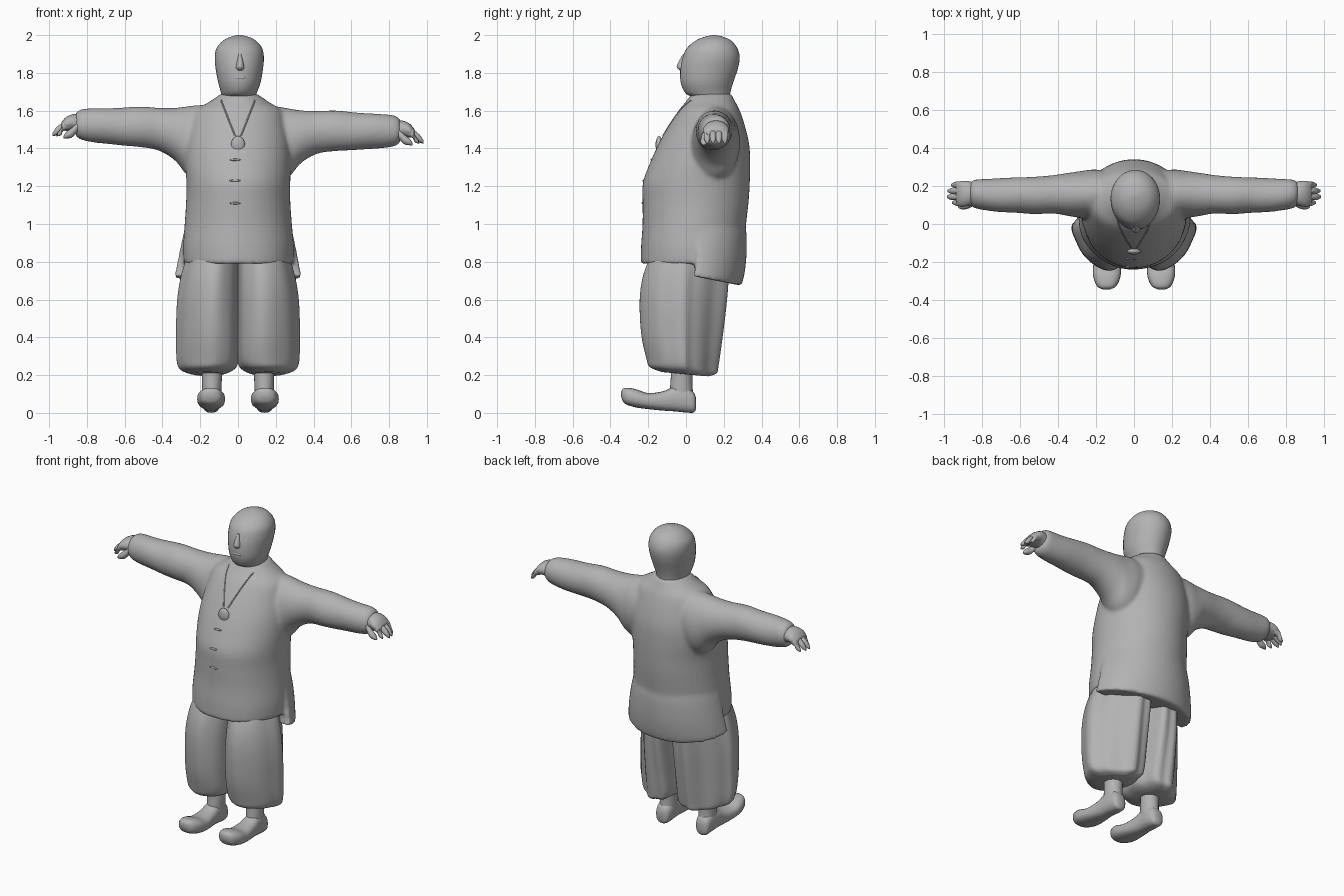
import bpy, bmesh, math
from mathutils import Vector
from mathutils.bvhtree import BVHTree

if "Cube" in bpy.data.objects:
    bpy.data.objects.remove(bpy.data.objects["Cube"])

GREY = (0.45, 0.45, 0.45, 1)
mat = bpy.data.materials.new("plain grey")
mat.use_nodes = True
mat.diffuse_color = GREY
mat.node_tree.nodes["Principled BSDF"].inputs["Base Color"].default_value = GREY


def spline(rows, steps):
    """Smoothly fill in rows between the given cross-sections."""
    out = []
    for i in range(len(rows) - 1):
        p = [rows[max(0, min(len(rows) - 1, i + k))] for k in (-1, 0, 1, 2)]
        for s in range(steps):
            t = s / steps
            out.append([b + .5 * t * (c - a + t * (2*a - 5*b + 4*c - d + t * (3*(b - c) + d - a)))
                        for a, b, c, d in zip(*p)])
    return out + [list(rows[-1])]


def loft(bm, rows, axis="z", side=1, n=32, power=1.0, steps=4, fold=None, warp=None):
    """Skin rows of (position, low u, high u, low v, high v) along an axis."""
    rings = []
    for t, u0, u1, v0, v1 in spline(rows, steps):
        ring = []
        for k in range(n):
            a = math.tau * k / n
            c, s = math.cos(a), math.sin(a)
            f = 1 + (fold(a, t) if fold else 0)
            u = (u0 + u1) / 2 + (u1 - u0) / 2 * f * math.copysign(abs(c) ** power, c)
            v = (v0 + v1) / 2 + (v1 - v0) / 2 * f * math.copysign(abs(s) ** power, s)
            p = Vector({"z": (u, v, t), "x": (t, u, v), "y": (u, t, v)}[axis])
            if warp:
                warp(p)
            p.x *= side
            ring.append(bm.verts.new(p))
        rings.append(ring)
    for r, q in zip(rings, rings[1:]):
        for k in range(n):
            bm.faces.new((r[k], r[(k + 1) % n], q[(k + 1) % n], q[k]))
    bm.faces.new(rings[0])
    bm.faces.new(rings[-1])


def finish(name, bm, angle=50):
    bmesh.ops.recalc_face_normals(bm, faces=bm.faces)
    me = bpy.data.meshes.new(name)
    bm.to_mesh(me)
    bm.free()
    me.materials.append(mat)
    ob = bpy.data.objects.new(name, me)
    bpy.context.collection.objects.link(ob)
    bpy.ops.object.select_all(action="DESELECT")
    ob.select_set(True)
    bpy.context.view_layer.objects.active = ob
    bpy.ops.object.shade_smooth_by_angle(angle=math.radians(angle))
    return ob


def ball(bm, place, size):
    new = bmesh.ops.create_uvsphere(bm, u_segments=16, v_segments=10, radius=1)["verts"]
    bmesh.ops.scale(bm, vec=size, verts=new)
    bmesh.ops.translate(bm, vec=place, verts=new)


# Jacket: body, longer back and sleeves fused into one cloth surface
bm = bmesh.new()
loft(bm, [(.79, -.288, .292, -.24, .295), (.88, -.292, .295, -.238, .305),
          (1, -.283, .285, -.23, .318), (1.12, -.275, .277, -.23, .332),
          (1.22, -.273, .277, -.228, .338), (1.32, -.28, .28, -.192, .34),
          (1.42, -.275, .275, -.147, .335), (1.52, -.255, .255, -.092, .312),
          (1.6, -.225, .23, -.04, .285), (1.645, -.155, .165, -.003, .262), (1.69, -.09, .1, .03, .24)],
     n=48, fold=lambda a, t: .012 * math.cos(7 * a) * max(0, 1.15 - t))
body = BVHTree.FromBMesh(bm)


def back_only(p):
    """Cut the section off at the side slits and drop its hem behind."""
    p.y = max(p.y, .04 + .12 * (p.z - .7))
    p.z -= .2 * (p.y - .05) * max(0, min(1, (.92 - p.z) / .18))


loft(bm, [(.722, -.337, .337, -.2, .292), (.77, -.327, .327, -.2, .308), (.85, -.311, .312, -.2, .32),
          (.95, -.289, .29, -.2, .32), (1.05, -.265, .265, -.2, .305)],
     n=64, warp=back_only)


def sag(side):
    def warp(p):
        p.z -= .02 * side * p.x
    return warp


for side in (1, -1):
    loft(bm, [(.1, .05, .27, 1.34, 1.62), (.2, .03, .287, 1.25, 1.625), (.27, .03, .28, 1.255, 1.617),
              (.33, .04, .27, 1.325, 1.61), (.42, .055, .257, 1.38, 1.607),
              (.52, .05, .25, 1.398, 1.61), (.62, .06, .243, 1.402, 1.605),
              (.74, .065, .24, 1.415, 1.597), (.83, .08, .235, 1.43, 1.59),
              (.86, .1, .22, 1.45, 1.57)],
         "x", side, warp=sag(side), fold=lambda a, t: .03 * math.sin(2 * a + 22 * t) * min(1, t))
jacket = finish("jacket", bm)
mod = jacket.modifiers.new("fuse", "REMESH")
mod.mode = "VOXEL"
mod.voxel_size = .011
mod.use_smooth_shade = True
mod = jacket.modifiers.new("soften", "SMOOTH")
mod.factor = .5
mod.iterations = 8


# Trousers: rounded outer corners, pleats at the back, hem lower behind
def drape(p):
    p.z -= .09 * p.y
    out = max(0, p.x) ** 2
    if p.y < 0:
        p.y *= 1.09 - 3.6 * out
    else:
        p.x *= 1 - .8 * p.y
        p.y *= 1.1 - 5.5 * out


for side, label in ((1, "left"), (-1, "right")):
    bm = bmesh.new()
    loft(bm, [(.205, .08, .25, -.13, .12), (.225, .03, .3, -.19, .165), (.27, .0, .322, -.208, .175),
              (.4, -.004, .326, -.235, .195), (.58, -.004, .322, -.242, .22),
              (.72, -.002, .302, -.22, .232), (.85, .0, .265, -.165, .235)],
         side=side, n=72, power=.95, warp=drape,
         fold=lambda a, t: .026 * math.cos(8 * a + 2 * t) * (1 + .8 * math.sin(a)) - .01)
    finish(label + "_trouser_leg", bm)

# Feet with upturned toes, and ankles
for side, label in ((1, "left"), (-1, "right")):
    bm = bmesh.new()
    loft(bm, [(-.343, .125, .165, .085, .115), (-.325, .092, .195, .05, .132), (-.27, .07, .215, .03, .127),
              (-.2, .072, .212, .02, .105), (-.12, .085, .2, .012, .115), (-.06, .09, .195, .008, .14),
              (0, .09, .192, .002, .14), (.04, .1, .185, .002, .11), (.053, .12, .165, .02, .08)],
         "y", side, n=24, power=.8)
    loft(bm, [(.07, .09, .19, -.09, .045), (.13, .088, .19, -.085, .035), (.2, .085, .192, -.08, .035),
              (.3, .085, .2, -.08, .04)], "z", side, n=24)
    finish(label + "_foot", bm)

# Hands with drooping fingers
for side, label in ((1, "left"), (-1, "right")):
    bm = bmesh.new()
    loft(bm, [(.83, .105, .215, 1.46, 1.56), (.87, .095, .225, 1.475, 1.565),
              (.91, .09, .225, 1.475, 1.548), (.935, .11, .205, 1.48, 1.52)],
         "x", side, n=24, warp=sag(side))
    for i, reach in enumerate((.955, .982, .978, .96)):
        y = .112 + .031 * i
        loft(bm, [(.885, y - .016, y + .016, 1.488, 1.54), (.925, y - .018, y + .018, 1.473, 1.52),
                  (reach - .02, y - .016, y + .016, 1.452, 1.492),
                  (reach, y - .006, y + .006, 1.445, 1.462)],
             "x", side, n=12, warp=sag(side))
    loft(bm, [(.85, .09, .13, 1.47, 1.52), (.88, .078, .118, 1.44, 1.492),
              (.91, .078, .112, 1.435, 1.468), (.925, .09, .1, 1.435, 1.445)],
         "x", side, n=12, warp=sag(side))
    finish(label + "_hand", bm)

# Head and neck
bm = bmesh.new()
loft(bm, [(1.6, -.1, .1, .06, .25), (1.665, -.086, .094, .035, .236), (1.695, -.09, .1, -.005, .235),
          (1.75, -.105, .12, -.028, .25), (1.82, -.118, .132, -.03, .274),
          (1.88, -.123, .137, -.018, .284), (1.93, -.114, .128, .004, .272),
          (1.97, -.08, .096, .05, .24), (1.99, -.042, .058, .095, .2), (2, -.004, .02, .14, .162)],
     n=40)
finish("head", bm)

# Nose and lips
bm = bmesh.new()
loft(bm, [(1.812, -.004, .026, -.032, .0), (1.825, -.012, .034, -.046, .01), (1.84, -.01, .032, -.048, .01),
          (1.87, -.004, .026, -.033, .01), (1.9, .002, .018, -.016, .01)], n=16)
finish("nose", bm)
bm = bmesh.new()
ball(bm, (.01, -.02, 1.775), (.034, .013, .012))
finish("lips", bm)


def front(x, z):
    hit = body.ray_cast(Vector((x, -1, z)), Vector((0, 1, 0)))[0]
    return hit if hit else Vector((x, .04, z))


# Neckline cords lying on the chest
for side, label in ((1, "left"), (-1, "right")):
    cu = bpy.data.curves.new(label + "_neck_cord", "CURVE")
    cu.dimensions = "3D"
    cu.bevel_depth = .004
    cu.bevel_resolution = 2
    sp = cu.splines.new("POLY")
    sp.points.add(10)
    for i, pt in enumerate(sp.points):
        t = i / 10
        p = front(side * (.09 - .075 * t), 1.655 - .19 * t)
        pt.co = (p.x, p.y, p.z, 1)
    cu.materials.append(mat)
    bpy.context.collection.objects.link(bpy.data.objects.new(label + "_neck_cord", cu))

# Pendant and front fastenings
bm = bmesh.new()
ball(bm, front(0, 1.42) + Vector((0, .004, 0)), (.037, .018, .046))
finish("pendant", bm)
bm = bmesh.new()
for z in (1.34, 1.23, 1.11):
    ball(bm, front(-.015, z), (.03, .006, .006))
finish("front_fastenings", bm)
